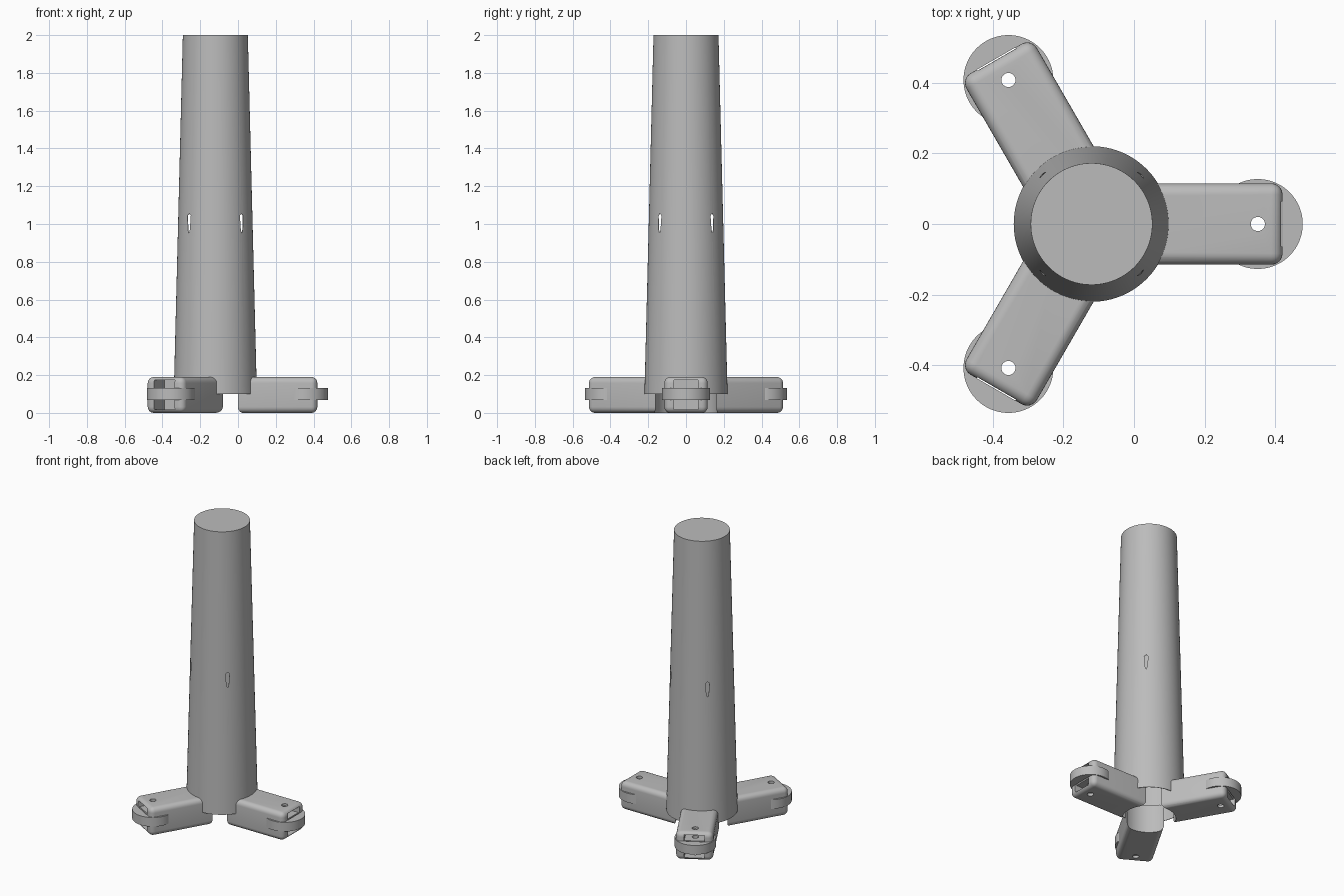
import bpy, bmesh, math
from mathutils import Matrix, Vector

if "Cube" in bpy.data.objects:
    bpy.data.objects.remove(bpy.data.objects["Cube"], do_unlink=True)

AXIS = Vector((-0.12, 0, 0))
WHEEL_X = 0.47        # wheel centre, measured outward from the tower axis
WHEEL_Z = 0.1

grey = bpy.data.materials.new("plain_grey")
grey.use_nodes = True
grey.diffuse_color = (0.5, 0.5, 0.5, 1)
grey.node_tree.nodes["Principled BSDF"].inputs["Base Color"].default_value = (0.5, 0.5, 0.5, 1)


def add_object(name, bm):
    bmesh.ops.recalc_face_normals(bm, faces=bm.faces)
    mesh = bpy.data.meshes.new(name)
    bm.to_mesh(mesh)
    bm.free()
    mesh.materials.append(grey)
    obj = bpy.data.objects.new(name, mesh)
    bpy.context.collection.objects.link(obj)
    return obj


def box(name, low, high):
    bm = bmesh.new()
    low, high = Vector(low), Vector(high)
    size = Matrix.Diagonal((high - low).to_4d())
    bmesh.ops.create_cube(bm, size=1, matrix=Matrix.Translation((low + high) / 2) @ size)
    return add_object(name, bm)


def cylinder(name, radius, low, high, x=0, sides=64):
    bm = bmesh.new()
    bmesh.ops.create_cone(bm, cap_ends=True, segments=sides, radius1=radius, radius2=radius,
                          depth=high - low, matrix=Matrix.Translation((x, 0, (low + high) / 2)))
    return add_object(name, bm)


def activate(obj):
    bpy.ops.object.select_all(action='DESELECT')
    obj.select_set(True)
    bpy.context.view_layer.objects.active = obj


def apply(obj, mod):
    activate(obj)
    bpy.ops.object.modifier_apply(modifier=mod.name)


def cut(obj, cutter):
    mod = obj.modifiers.new("cut", 'BOOLEAN')
    mod.operation = 'DIFFERENCE'
    mod.solver = 'EXACT'
    mod.object = cutter
    apply(obj, mod)
    bpy.data.objects.remove(cutter, do_unlink=True)


def smooth(obj):
    activate(obj)
    bpy.ops.object.shade_smooth_by_angle(angle=math.radians(35))


# Tapered hollow tower, closed on top and open below
profile = [(0, 2), (0.172, 2), (0.22, 0.1), (0.217, 0.1), (0.169, 1.995), (0, 1.995)]
bm = bmesh.new()
points = [bm.verts.new((r, 0, z)) for r, z in profile]
edges = [bm.edges.new(pair) for pair in zip(points, points[1:])]
bmesh.ops.spin(bm, geom=points + edges, cent=(0, 0, 0), axis=(0, 0, 1),
               angle=math.tau, steps=96, use_duplicate=False)
bmesh.ops.remove_doubles(bm, verts=bm.verts, dist=0.0001)
tower = add_object("tower", bm)

# Four narrow tapering vents halfway up
for i in range(4):
    bm = bmesh.new()
    outline = [(-0.012, 1.045), (0, 1.055), (0.012, 1.045), (0.007, 0.97), (0, 0.95), (-0.007, 0.97)]
    face = bm.faces.new([bm.verts.new((0.15, y, z)) for y, z in outline])
    side = bmesh.ops.extrude_face_region(bm, geom=[face])["geom"]
    bmesh.ops.translate(bm, vec=(0.1, 0, 0),
                        verts=[v for v in side if isinstance(v, bmesh.types.BMVert)])
    bm.transform(Matrix.Rotation(math.radians(45 + 90 * i), 4, 'Z'))
    cut(tower, add_object("vent_cutter", bm))
tower.location = AXIS
smooth(tower)

# Rounded leg: concave inner end, wheel pocket and axle hole
leg = box("leg", (0.04, -0.115, 0.0), (0.54, 0.115, 0.19))
bevel = leg.modifiers.new("round", 'BEVEL')
bevel.width = 0.032
bevel.segments = 6
apply(leg, bevel)
cut(leg, cylinder("hub_cutter", 0.166, -0.1, 0.3))
cut(leg, box("pocket_cutter", (WHEEL_X - 0.04, -0.063, 0.018), (0.7, 0.063, 0.173)))
cut(leg, cylinder("axle_cutter", 0.02, -0.1, 0.3, WHEEL_X, 32))
smooth(leg)

# Flat wheel with an axle hole and a narrow slot
wheel = cylinder("wheel", 0.127, WHEEL_Z - 0.031, WHEEL_Z + 0.031, WHEEL_X, 96)
cut(wheel, cylinder("axle_cutter", 0.02, -0.1, 0.3, WHEEL_X, 32))
cut(wheel, box("slot_cutter", (0.53, -0.063, -0.1), (0.54, 0.063, 0.3)))
smooth(wheel)

# Three legs spaced evenly around the tower
for part in (leg, wheel):
    base = part.name
    for i in range(3):
        copy = part if i == 0 else part.copy()
        if i:
            bpy.context.collection.objects.link(copy)
        copy.name = f"{base}_{i + 1}"
        copy.location = AXIS
        copy.rotation_euler.z = math.tau * i / 3
